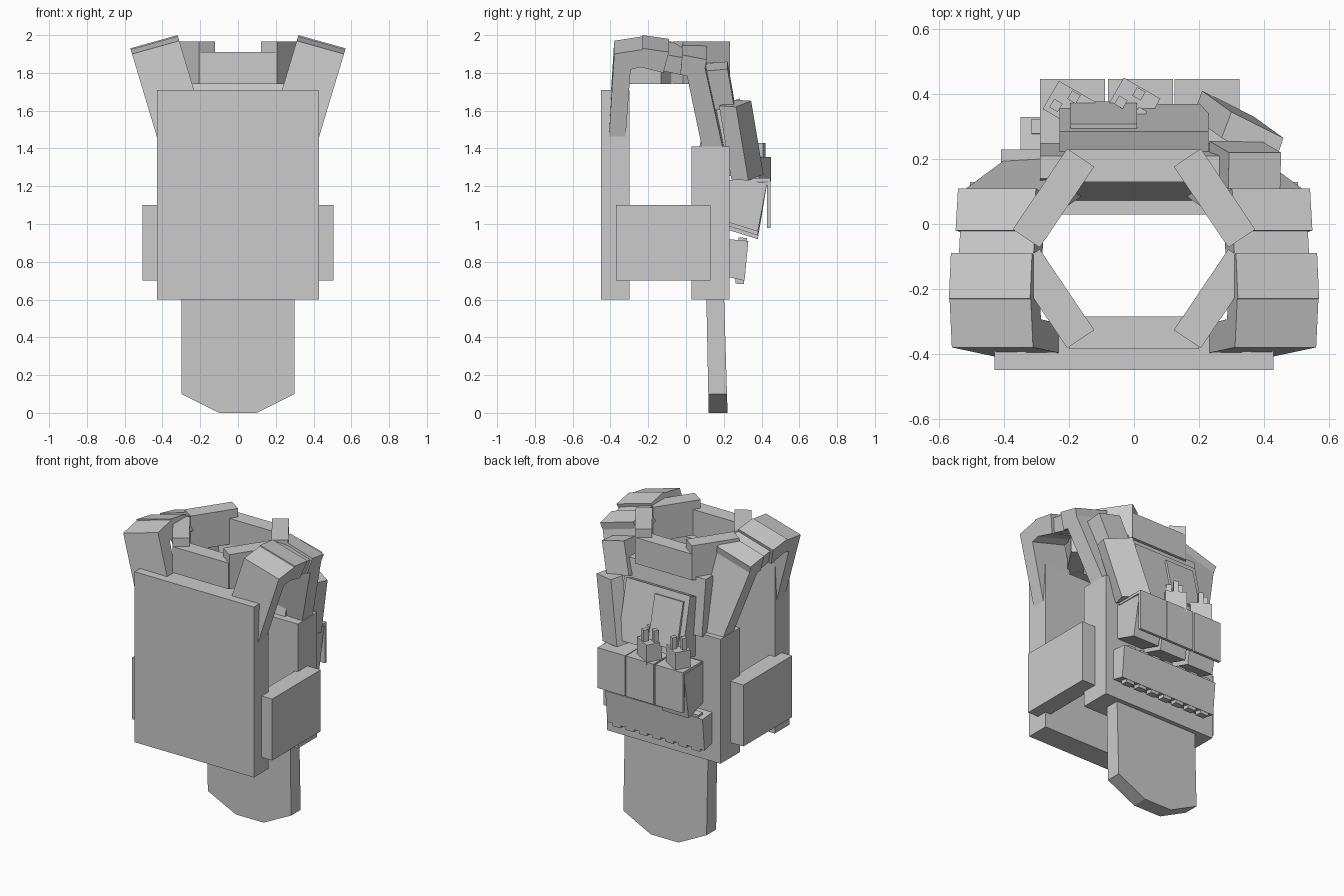
import bpy, bmesh
from math import radians
from mathutils import Matrix, Vector, Euler

if "Cube" in bpy.data.objects:
    bpy.data.objects.remove(bpy.data.objects["Cube"])


def finish(name, bm):
    bmesh.ops.recalc_face_normals(bm, faces=bm.faces)
    me = bpy.data.meshes.new(name)
    bm.to_mesh(me)
    bm.free()
    ob = bpy.data.objects.new(name, me)
    bpy.context.collection.objects.link(ob)
    return ob


def loft(name, a, b):
    """Solid between two matching polygon loops."""
    bm = bmesh.new()
    va = [bm.verts.new(p) for p in a]
    vb = [bm.verts.new(p) for p in b]
    bm.faces.new(va)
    bm.faces.new(vb)
    for i in range(len(a)):
        j = (i + 1) % len(a)
        bm.faces.new((va[i], va[j], vb[j], vb[i]))
    return finish(name, bm)


def box(name, lo, hi):
    (x0, y0, z0), (x1, y1, z1) = lo, hi
    ring = [(x0, y0), (x1, y0), (x1, y1), (x0, y1)]
    return loft(name, [(x, y, z0) for x, y in ring], [(x, y, z1) for x, y in ring])


def turned(name, centre, size, rot=(0, 0, 0)):
    bm = bmesh.new()
    m = (Matrix.Translation(centre) @ Euler([radians(r) for r in rot]).to_matrix().to_4x4()
         @ Matrix.Diagonal((*size, 1)))
    bmesh.ops.create_cube(bm, size=1, matrix=m)
    return finish(name, bm)


def slab(name, yz, x0, x1):
    """Side profile extruded across x."""
    return loft(name, [(x0, y, z) for y, z in yz], [(x1, y, z) for y, z in yz])


def strap(name, yz, side, width=0.25, base=0.32, drop=0.07):
    """Side profile that leans inwards lower down and slopes down outwards."""
    xi = [base - 0.3 * (2.0 - z) for y, z in yz]
    return loft(name, [(side * x, y, z) for x, (y, z) in zip(xi, yz)],
                [(side * (x + width), y, z - drop) for x, (y, z) in zip(xi, yz)])


# Main body panels
box("back_plate", (-0.43, -0.45, 0.6), (0.43, -0.30, 1.71))
box("chest_plate", (-0.41, 0.03, 0.6), (0.41, 0.23, 1.41))
slab("upper_chest", [(0.07, 1.40), (0.14, 1.76), (0.21, 1.76), (0.25, 1.40)], -0.29, 0.29)

# Groin flap with clipped lower corners
flap = [(-0.3, 0.62), (-0.3, 0.1), (-0.1, 0), (0.1, 0), (0.3, 0.1), (0.3, 0.62)]
loft("groin_flap", [(x, 0.12 - 0.02 * z, z) for x, z in flap],
     [(x, 0.22 - 0.03 * z, z) for x, z in flap])

# Collar ring
box("collar_back", (-0.2, -0.385, 1.74), (0.2, -0.285, 1.91))
box("collar_front", (-0.2, 0.13, 1.74), (0.2, 0.23, 1.91))

for s, tag in ((1, "right"), (-1, "left")):
    xs = sorted((s * 0.39, s * 0.505))
    box("side_pouch_" + tag, (xs[0], -0.37, 0.7), (xs[1], 0.13, 1.1))
    turned("collar_front_diagonal_" + tag, (s * 0.248, 0.08, 1.853), (0.10, 0.30, 0.225), (0, 0, s * 34))
    turned("collar_rear_diagonal_" + tag, (s * 0.248, -0.23, 1.853), (0.10, 0.30, 0.225), (0, 0, -s * 34))

    # Shoulder strap, back to front
    strap("strap_back_" + tag, [(-0.38, 1.97), (-0.29, 1.93), (-0.32, 1.53), (-0.41, 1.50)], s)
    strap("shoulder_rear_" + tag, [(-0.38, 1.97), (-0.22, 1.995), (-0.24, 1.90), (-0.37, 1.87)], s)
    strap("shoulder_top_" + tag, [(-0.23, 2.0), (-0.09, 1.98), (-0.12, 1.87), (-0.24, 1.90)], s)
    strap("shoulder_middle_" + tag, [(-0.10, 1.965), (-0.01, 1.95), (-0.03, 1.86), (-0.12, 1.88)], s, 0.23)
    strap("shoulder_front_" + tag, [(-0.02, 1.965), (0.11, 1.94), (0.09, 1.84), (-0.03, 1.86)], s, 0.24)
    strap("strap_front_" + tag, [(0.0, 1.88), (0.10, 1.90), (0.20, 1.45), (0.09, 1.45)], s, 0.24)

# Shell carrier with a row of shells
slab("shell_carrier", [(0.22, 0.72), (0.31, 0.70), (0.33, 0.91), (0.22, 0.92)], -0.35, 0.35)
for i in range(7):
    turned("shell", (-0.285 + i * 0.095, 0.292, 0.805), (0.06, 0.045, 0.245), (-4, 0, 0))

# Three magazine pouches with hanging flaps
for i, x in enumerate((-0.19, 0.02, 0.225)):
    d = 0.02 * i
    slab("magazine_pouch", [(0.22, 0.97 + d), (0.38, 0.92 + d), (0.43, 1.22), (0.22, 1.235)],
         x - 0.095, x + 0.095)
    box("pouch_lid", (x - 0.1, 0.25, 1.225), (x + 0.1, 0.447, 1.243))
    box("pouch_flap", (x - 0.1, 0.429, 0.98), (x + 0.1, 0.447, 1.243))

# Twisted canisters with prongs above the magazine pouches
for x, y in ((-0.2, 0.365), (0.0, 0.375)):
    turned("canister", (x, y, 1.29), (0.13, 0.10, 0.13), (0, 0, -30))
    for px, py in ((-0.035, -0.02), (0.035, -0.02), (0.0, 0.03)):
        off = Matrix.Rotation(radians(-30), 3, 'Z') @ Vector((px, py, 0))
        turned("canister_prong", (x + off.x, y + off.y, 1.385), (0.03, 0.03, 0.09), (0, 0, -30))

# Sloping admin pouch and its patch
slab("admin_pouch", [(0.20, 1.63), (0.285, 1.665), (0.37, 1.29), (0.22, 1.25)], -0.23, 0.23)
slab("admin_patch", [(0.285, 1.62), (0.308, 1.625), (0.378, 1.335), (0.35, 1.33)], -0.195, 0.01)

# Radio pouch and strap pad on the right side
ring = [(-0.09, 0.02), (-0.06, 0.10), (0.10, 0.02), (0.07, -0.07)]
loft("radio_pouch", [(0.36 + x, 0.245 + y, 1.64 - 0.2 * x) for x, y in ring],
     [(0.27 + x, 0.31 + y, 1.25 - 0.2 * x) for x, y in ring])
strap("strap_pad", [(0.10, 1.85), (0.22, 1.86), (0.255, 1.66), (0.14, 1.64)], 1, 0.16, 0.335, 0.04)
